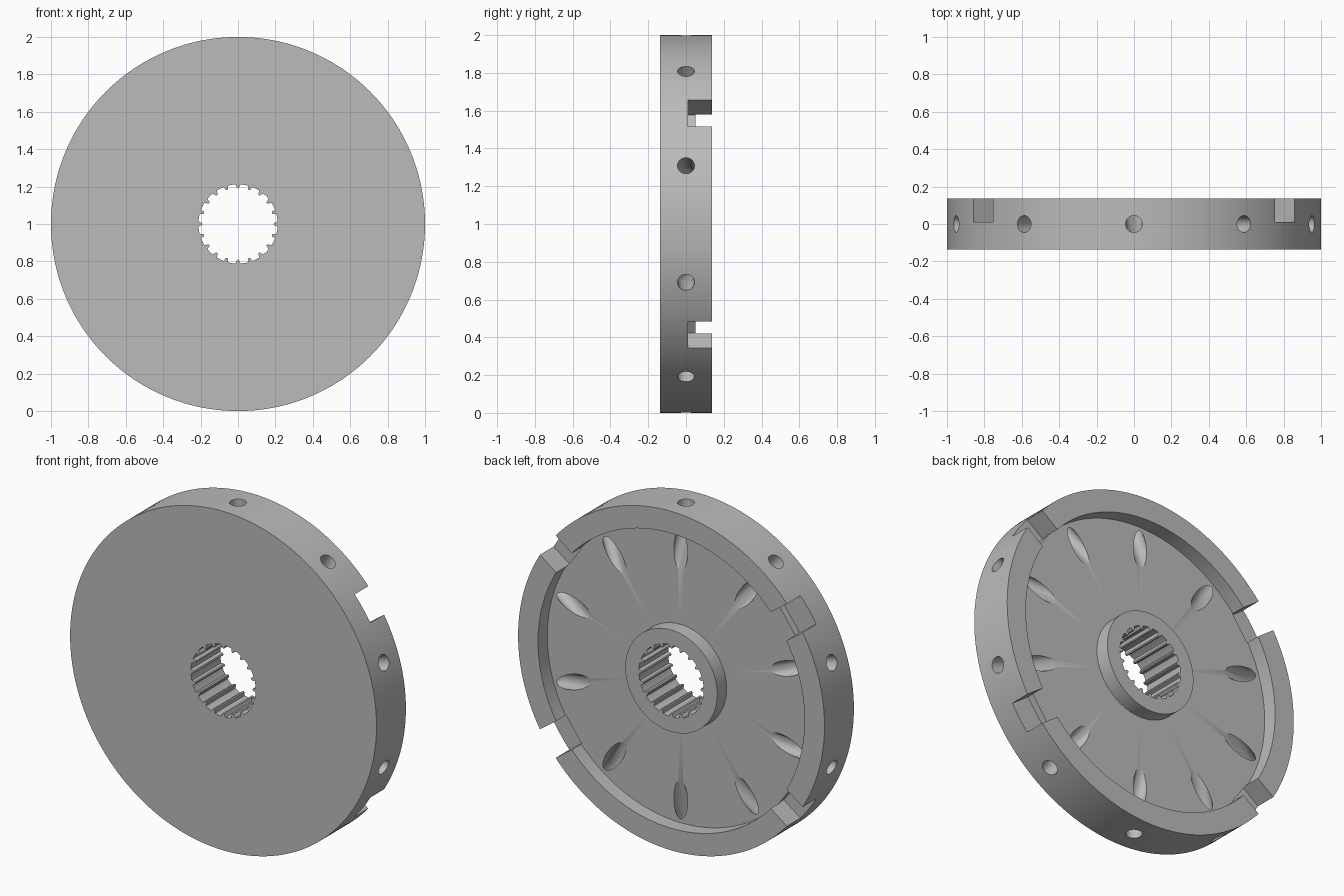
import bpy, bmesh
from math import cos, sin, pi, radians

cube = bpy.data.objects.get("Cube")
if cube:
    bpy.data.objects.remove(cube)

HALF, FLOOR, SLOT_FLOOR = 0.137, 0.05, 0.01
RIM, HUB, ROOT, TIP = 0.87, 0.30, 0.212, 0.19
TEETH, STEPS = 20, 10


def material(name, value):
    mat = bpy.data.materials.new(name)
    mat.use_nodes = True
    color = (value, value, value, 1)
    mat.diffuse_color = color
    mat.node_tree.nodes["Principled BSDF"].inputs["Base Color"].default_value = color
    return mat


def polar(r, a, y, side=0.0):
    """Point at radius r and angle a round the disc axis, shifted sideways."""
    return (r * cos(a) - side * sin(a), y, 1 + r * sin(a) + side * cos(a))


def bridge(bm, a, b):
    n = len(a)
    for i in range(n):
        j = (i + 1) % n
        bm.faces.new((a[i], a[j], b[j], b[i]))


def finish(bm, name):
    bmesh.ops.recalc_face_normals(bm, faces=bm.faces)
    mesh = bpy.data.meshes.new(name)
    bm.to_mesh(mesh)
    bm.free()
    obj = bpy.data.objects.new(name, mesh)
    bpy.context.collection.objects.link(obj)
    return obj


def tube(bm, sections):
    """Capped solid through a list of point loops."""
    loops = [[bm.verts.new(p) for p in s] for s in sections]
    for a, b in zip(loops, loops[1:]):
        bridge(bm, a, b)
    bm.faces.new(loops[0])
    bm.faces.new(loops[-1][::-1])


# Disc with raised rim, hub and toothed bore
def bore_radius(i):
    k = min(i % STEPS, STEPS - i % STEPS)
    return TIP if k == 0 else TIP + 0.004 if k == 1 else ROOT


bm = bmesh.new()
count = TEETH * STEPS
loops = []
for i in range(count):
    bore, a = bore_radius(i), 2 * pi * i / count
    profile = [(bore, -HALF), (1, -HALF), (1, HALF), (RIM, HALF),
               (RIM, FLOOR), (HUB, FLOOR), (HUB, HALF), (bore, HALF)]
    loops.append([bm.verts.new(polar(r, a, y)) for r, y in profile])
for i in range(count):
    bridge(bm, loops[i], loops[(i + 1) % count])
disc = finish(bm, "splined_disc")

# Bent radial oil holes, running from the edge up through the recessed floor
bm = bmesh.new()
for n in range(10):
    a = radians(18 + 36 * n)
    tube(bm, [[polar(r, a, y + 0.045 * sin(t), 0.045 * cos(t))
               for t in (2 * pi * k / 24 for k in range(24))]
              for r, y in ((1.1, 0), (0.86, 0), (0.53, 0.13))])

# Four rim slots
for deg in (36, 144, 216, 324):
    a = radians(deg)
    tube(bm, [[polar(r, a, y, s) for y, s in
               ((SLOT_FLOOR, -0.087), (SLOT_FLOOR, 0.087), (0.3, 0.087), (0.3, -0.087))]
              for r in (0.862, 1.1)])
cutter = finish(bm, "hole_cutter")
cutter.hide_render = True

cut = disc.modifiers.new("holes_and_slots", "BOOLEAN")
cut.operation, cut.solver, cut.object = "DIFFERENCE", "EXACT", cutter

bpy.ops.object.select_all(action="DESELECT")
bpy.context.view_layer.objects.active = disc
disc.select_set(True)
bpy.ops.object.modifier_apply(modifier=cut.name)
bpy.data.objects.remove(cutter)

disc.data.materials.clear()
disc.data.materials.append(material("steel_grey", 0.5))
bpy.ops.object.shade_smooth_by_angle(angle=radians(25))
